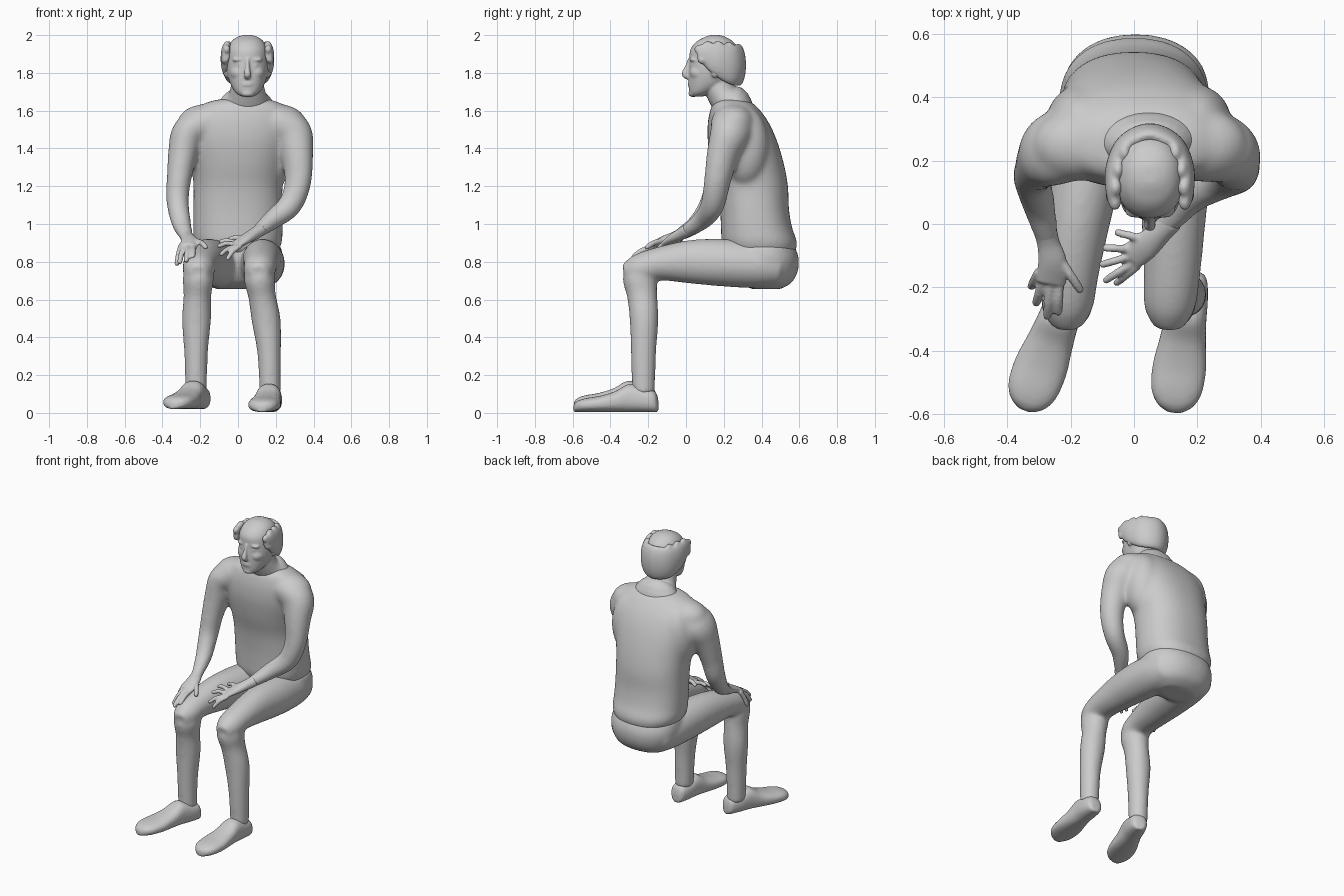
import bpy, bmesh, math
from mathutils import Vector


def tube(bm, pts, side=(1, 0, 0), axis=None, p=2.0, sub=4, n=28):
    """Smooth loft through (x, y, z, radius along side, other radius)."""
    q = [pts[0]] + list(pts) + [pts[-1]]
    samples = []
    for i in range(1, len(q) - 2):
        for k in range(sub):
            t = k / sub
            samples.append([0.5 * (2 * b + (c - a) * t + (2 * a - 5 * b + 4 * c - d) * t * t
                            + (3 * b - a - 3 * c + d) * t ** 3)
                            for a, b, c, d in zip(*q[i - 1:i + 3])])
    samples.append(list(pts[-1]))
    rings = []
    for i, s in enumerate(samples):
        c = Vector(s[:3])
        lo, hi = samples[max(i - 1, 0)], samples[min(i + 1, len(samples) - 1)]
        t = Vector(axis) if axis else (Vector(hi[:3]) - Vector(lo[:3]))
        t.normalize()
        u = Vector(side)
        u = (u - t * u.dot(t)).normalized()
        v = t.cross(u)
        ring = []
        for j in range(n):
            a = 2 * math.pi * j / n
            co, si = math.cos(a), math.sin(a)
            cu = math.copysign(abs(co) ** (2 / p), co) * max(s[3], 0.003)
            sv = math.copysign(abs(si) ** (2 / p), si) * max(s[4], 0.003)
            ring.append(bm.verts.new(c + u * cu + v * sv))
        rings.append(ring)
    for r, s in zip(rings, rings[1:]):
        for j in range(n):
            k = (j + 1) % n
            bm.faces.new((r[j], r[k], s[k], s[j]))
    bm.faces.new(rings[0][::-1])
    bm.faces.new(rings[-1])


def finger(bm, base, tip, r=0.014):
    a, b = Vector(base), Vector(tip)
    m = a.lerp(b, 0.55) + Vector((0, 0, 0.012))
    e = m.lerp(b, 0.85)
    tube(bm, [(*a, r, r), (*m, r, r), (*e, r * .9, r * .9), (*b, r * .4, r * .4)],
         side=(1, -1, 0), n=12)


def ball(bm, loc, size):
    vs = bmesh.ops.create_uvsphere(bm, u_segments=20, v_segments=12, radius=1)["verts"]
    bmesh.ops.scale(bm, vec=size, verts=vs)
    bmesh.ops.translate(bm, vec=loc, verts=vs)


def finish(bm, name, voxel=0.008, smooth=5):
    """Fuse overlapping pieces into one smooth skin."""
    me = bpy.data.meshes.new(name)
    bmesh.ops.recalc_face_normals(bm, faces=bm.faces)
    bm.to_mesh(me)
    bm.free()
    ob = bpy.data.objects.new(name, me)
    bpy.context.collection.objects.link(ob)
    r = ob.modifiers.new("fuse", "REMESH")
    r.mode = "VOXEL"
    r.voxel_size = voxel
    r.use_smooth_shade = True
    s = ob.modifiers.new("soften", "SMOOTH")
    s.factor = 0.5
    s.iterations = smooth
    return ob


# torso: (z, front y, back y, centre x, half width)
bm = bmesh.new()
torso = [(.84, .22, .575, .005, .20), (.90, .19, .588, 0, .232), (.98, .185, .562, 0, .236),
         (1.08, .18, .545, 0, .236), (1.2, .165, .54, 0, .236), (1.32, .135, .518, .005, .25),
         (1.44, .115, .482, .01, .275), (1.53, .115, .442, .015, .28), (1.59, .125, .402, .02, .255),
         (1.635, .14, .36, .025, .21), (1.66, .17, .315, .03, .14)]
tube(bm, [(x, (f + b) / 2, z, w, (b - f) / 2) for z, f, b, x, w in torso], axis=(0, 0, 1), p=2.3, n=48)
# shoulder masses: shoulder blades and slopes
for s in (-1, 1):
    ball(bm, (.015 + s * .18, .315, 1.41), (.115, .125, .21))
    ball(bm, (.02 + s * .19, .25, 1.54), (.15, .115, .095))
# right and left sleeves
tube(bm, [(-.17, .25, 1.53, .10, .11), (-.26, .235, 1.48, .092, .12), (-.29, .205, 1.38, .08, .095),
          (-.312, .17, 1.24, .066, .073), (-.32, .14, 1.12, .06, .064), (-.30, .06, 1.005, .053, .05),
          (-.275, -.04, .94, .039, .034), (-.268, -.07, .925, .033, .027)])
tube(bm, [(.20, .25, 1.53, .12, .10), (.285, .235, 1.48, .112, .105), (.312, .195, 1.37, .09, .083),
          (.317, .165, 1.22, .074, .068), (.275, .14, 1.1, .064, .064), (.185, .09, 1.025, .055, .053),
          (.105, .0, .96, .039, .036), (.08, -.025, .945, .034, .03)], side=(1, -1, 0))
finish(bm, "shirt", 0.009, 38)

# right hand resting on the knee
bm = bmesh.new()
tube(bm, [(-.28, -.02, .95, .038, .033), (-.27, -.06, .93, .036, .03), (-.257, -.12, .91, .046, .026),
          (-.262, -.185, .88, .048, .018)])
for base, tip in [((-.30, -.15, .89), (-.325, -.20, .78)), ((-.285, -.17, .88), (-.31, -.255, .79)),
                  ((-.262, -.18, .88), (-.275, -.298, .80)), ((-.235, -.17, .88), (-.24, -.285, .82)),
                  ((-.24, -.10, .915), (-.165, -.215, .872))]:
    finger(bm, base, tip, 0.015)
finish(bm, "right_hand", 0.006)

# left hand reaching between the thighs
bm = bmesh.new()
tube(bm, [(.12, .012, .97, .038, .034), (.09, -.02, .95, .036, .032), (.035, -.07, .918, .045, .025),
          (-.01, -.105, .89, .044, .017)], side=(1, -1, 0))
for base, tip in [((.04, -.05, .925), (-.06, -.025, .91)), ((0, -.08, .895), (-.10, -.075, .905)),
                  ((-.005, -.1, .89), (-.108, -.13, .88)), ((0, -.12, .885), (-.095, -.182, .835)),
                  ((.015, -.13, .885), (-.06, -.19, .81))]:
    finger(bm, base, tip, 0.013)
finish(bm, "left_hand", 0.006)

# pelvis and legs
bm = bmesh.new()
hips = [(.655, .35, .50, .12), (.69, .28, .56, .185), (.75, .24, .592, .217),
        (.82, .22, .597, .232), (.885, .22, .574, .222)]
tube(bm, [(.005, (f + b) / 2, z, w, (b - f) / 2) for z, f, b, w in hips], axis=(0, 0, 1), p=2.2, n=40)
for thigh_x, shin_x in [((-.105, -.115, -.145, -.175, -.2, -.21, -.21), (-.21, -.21, -.215, -.22, -.222, -.222)),
                        ((.115, .122, .13, .125, .12, .112, .11), (.11, .112, .127, .149, .165, .17))]:
    thigh = [(.50, .77, .10, .10), (.38, .782, .122, .122), (.2, .795, .116, .126), (.02, .800, .102, .115),
             (-.15, .788, .09, .088), (-.26, .755, .081, .08), (-.325, .735, .047, .05)]
    tube(bm, [(x, *s) for x, s in zip(thigh_x, thigh)])
    shin = [(-.24, .78, .05, .05), (-.245, .72, .082, .09), (-.232, .62, .073, .08),
            (-.222, .49, .077, .076), (-.225, .32, .063, .067), (-.225, .10, .056, .06)]
    tube(bm, [(x, *s) for x, s in zip(shin_x, shin)])
finish(bm, "legs", 0.009, 24)

# shoes: stations (fraction heel to toe, half width, height)
sole = [(0, .025, .06), (.04, .05, .11), (.18, .062, .13), (.34, .066, .15), (.5, .074, .112),
        (.68, .085, .087), (.85, .08, .074), (.95, .056, .06), (1, .02, .04)]
for name, heel, toe in [("right_shoe", (-.185, -.16, .02), (-.345, -.588, .02)),
                        ("left_shoe", (.182, -.147, .004), (.125, -.595, .004))]:
    bm = bmesh.new()
    h, e = Vector(heel), Vector(toe)
    d = (e - h).normalized()
    tube(bm, [(*(h.lerp(e, t) + Vector((0, 0, z / 2))), w, z / 2) for t, w, z in sole],
         side=(-d.y, d.x, 0), axis=d, p=2.4)
    finish(bm, name)

# head: (z, front y, back y, half width)
bm = bmesh.new()
skull = [(1.674, .03, .085, .03), (1.695, .018, .14, .062), (1.74, .014, .22, .09),
         (1.80, .014, .27, .108), (1.86, .018, .285, .112), (1.92, .022, .28, .107),
         (1.965, .055, .25, .086), (1.99, .10, .21, .055), (2.0, .13, .18, .02)]
tube(bm, [(.05, (f + b) / 2, z, w, (b - f) / 2) for z, f, b, w in skull], axis=(0, 0, 1), p=2.15, n=40)
# neck flaring into the collar
tube(bm, [(.045, .245, 1.60, .19, .115), (.047, .235, 1.64, .145, .105), (.05, .20, 1.675, .105, .083),
          (.05, .175, 1.73, .088, .08), (.05, .17, 1.80, .08, .08)])
# nose, chin, lips
tube(bm, [(.05, .022, 1.875, .010, .012), (.05, .010, 1.83, .012, .017), (.05, -.006, 1.793, .019, .018),
          (.05, .012, 1.778, .016, .014)], n=14)
ball(bm, (.05, .036, 1.69), (.035, .024, .018))
for z in (1.735, 1.746):
    ball(bm, (.05, .024, z), (.034, .016, .006))
# brows, eyes, cheeks, ears
for s in (-1, 1):
    ball(bm, (.05 + s * .045, .042, 1.87), (.036, .024, .012))
    ball(bm, (.05 + s * .043, .038, 1.844), (.017, .016, .008))
    ball(bm, (.05 + s * .045, .078, 1.80), (.048, .058, .045))
    ball(bm, (.05 + s * .112, .155, 1.815), (.016, .026, .042))
finish(bm, "head", 0.006, 6)

# horseshoe of hair around the sides and back
bm = bmesh.new()
half = [(-.112, .06, 1.90, .04, .018), (-.115, .11, 1.90, .062, .025), (-.105, .18, 1.87, .088, .034),
        (-.07, .248, 1.845, .108, .038), (0, .28, 1.842, .112, .038)]
path = half + [(-p[0],) + p[1:] for p in half[-2::-1]]
tube(bm, [(p[0] + .05, *p[1:]) for p in path], side=(0, 0, 1), sub=6)
for s in (-1, 1):
    for x, y, z in [(.11, .07, 1.925), (.108, .115, 1.945), (.10, .17, 1.945), (.08, .225, 1.94), (.12, .09, 1.87)]:
        ball(bm, (.05 + s * x, y, z), (.02, .028, .024))
finish(bm, "hair", 0.007, 6)
